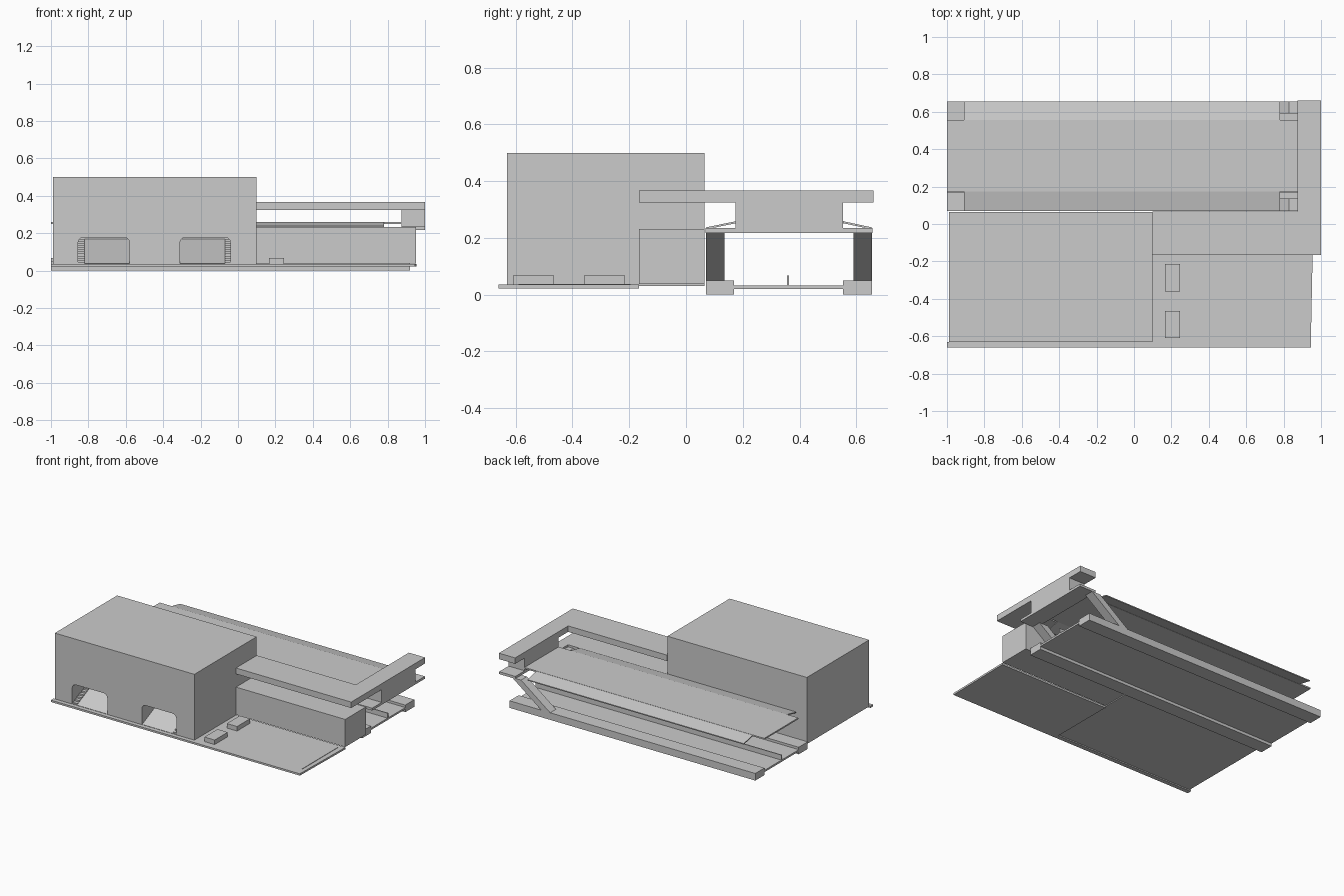
import bpy, bmesh, math

if "Cube" in bpy.data.objects:
    bpy.data.objects.remove(bpy.data.objects["Cube"])

grey = bpy.data.materials.new("plain grey")
grey.diffuse_color = (0.6, 0.6, 0.6, 1)
grey.use_nodes = True
grey.node_tree.nodes["Principled BSDF"].inputs["Base Color"].default_value = grey.diffuse_color


def prism(name, pts, a, b, axis):
    """Extrude a closed outline from a to b along x, y or z."""
    place = {'x': lambda p, t: (t, p[0], p[1]),
             'y': lambda p, t: (p[0], t, p[1]),
             'z': lambda p, t: (p[0], p[1], t)}[axis]
    bm = bmesh.new()
    low = [bm.verts.new(place(p, a)) for p in pts]
    high = [bm.verts.new(place(p, b)) for p in pts]
    bm.faces.new(low)
    bm.faces.new(high[::-1])
    for i in range(len(pts)):
        j = (i + 1) % len(pts)
        bm.faces.new((low[i], high[i], high[j], low[j]))
    bmesh.ops.recalc_face_normals(bm, faces=bm.faces)
    me = bpy.data.meshes.new(name)
    bm.to_mesh(me)
    bm.free()
    me.materials.append(grey)
    ob = bpy.data.objects.new(name, me)
    bpy.context.collection.objects.link(ob)
    return ob


def box(name, x0, x1, y0, y1, z0, z1):
    return prism(name, [(x0, y0), (x1, y0), (x1, y1), (x0, y1)], z0, z1, 'z')


def arch(x0, x1, z0, z1, r):
    """Doorway outline with rounded top corners."""
    pts = [(x0, z0), (x1, z0)]
    for cx, start in ((x1 - r, 0), (x0 + r, 90)):
        for k in range(5):
            t = math.radians(start + k * 22.5)
            pts.append((cx + r * math.cos(t), z1 - r + r * math.sin(t)))
    return pts


# Main hall with two ramped doorways
hall = box("hall", -0.99, 0.10, -0.63, 0.065, 0.03, 0.50)
for side, x0, x1, s0, s1 in (("left", -0.82, -0.58, -0.855, -0.82),
                             ("right", -0.31, -0.07, -0.07, -0.04)):
    cutter = prism(side + "_door_cutter",
                   arch(min(x0, s0), max(x1, s1), 0.037, 0.178, 0.03), -0.70, -0.33, 'y')
    cutter.hide_render = True
    cutter.hide_viewport = True
    cutter.display_type = 'WIRE'
    cut = hall.modifiers.new(side + "_door", 'BOOLEAN')
    cut.object = cutter
    cut.operation = 'DIFFERENCE'
    cut.solver = 'EXACT'
    prism(side + "_ramp", [(-0.628, 0.035), (-0.33, 0.035), (-0.33, 0.17)], x0, x1, 'x')
    # Stepped edge beside the ramp
    steps = [(-0.33, 0.035), (-0.625, 0.035)]
    for k in range(12):
        z = 0.035 + (k + 1) * 0.011
        steps += [(-0.625 + k * 0.0245, z), (-0.625 + (k + 1) * 0.0245, z)]
    steps[-1] = (-0.33, steps[-1][1])
    prism(side + "_steps", steps, s0, s1, 'x')

# Forecourt plate, wrapping the front of the hall
prism("forecourt", [(-1, -0.66), (0.945, -0.66), (0.955, -0.165), (0.10, -0.165),
                    (0.10, -0.63), (-1, -0.63)], 0.022, 0.035, 'z')
box("forecourt_kerb", 0.912, 0.918, -0.59, -0.195, 0.034, 0.038)
for i, y in enumerate((-0.61, -0.36)):
    box("forecourt_block_%d" % (i + 1), 0.165, 0.245, y, y + 0.145, 0.03, 0.067)

# Low wing and L-shaped canopy
box("low_wing", 0.10, 0.953, -0.165, 0.065, 0.037, 0.232)
prism("canopy", [(0.10, -0.165), (1, -0.165), (1, 0.66), (0.873, 0.66),
                 (0.873, 0.068), (0.10, 0.068)], 0.325, 0.367, 'z')

# Bridge room at the end of the tracks
box("bridge_room", 0.873, 1.0, 0.175, 0.553, 0.23, 0.33)
box("bridge_floor", 0.873, 1.0, 0.068, 0.657, 0.218, 0.235)

# Platforms, track bed and divider
for side, y0, y1 in (("front", 0.07, 0.17), ("back", 0.553, 0.655)):
    box(side + "_platform", -1, 0.92, y0, y1, 0, 0.05)
box("track_bed", -1, 0.92, 0.155, 0.61, 0.02, 0.033)
box("track_divider", -1, 0.92, 0.356, 0.363, 0.03, 0.068)

# Slanted stairs from platforms to bridge
for side, y0, y1 in (("front", 0.07, 0.135), ("back", 0.59, 0.655)):
    prism(side + "_stairs", [(0.60, 0.048), (0.67, 0.048), (0.90, 0.22), (0.83, 0.22)],
          y0, y1, 'y')

# Track roof with sloping eaves on both sides
box("track_roof", -1, 0.873, 0.175, 0.555, 0.25, 0.26)
for side, outer, inner in (("front", 0.07, 0.177), ("back", 0.655, 0.553)):
    prism(side + "_eave", [(outer, 0.23), (inner, 0.252), (inner, 0.259), (outer, 0.237)],
          -0.91, 0.78, 'x')
